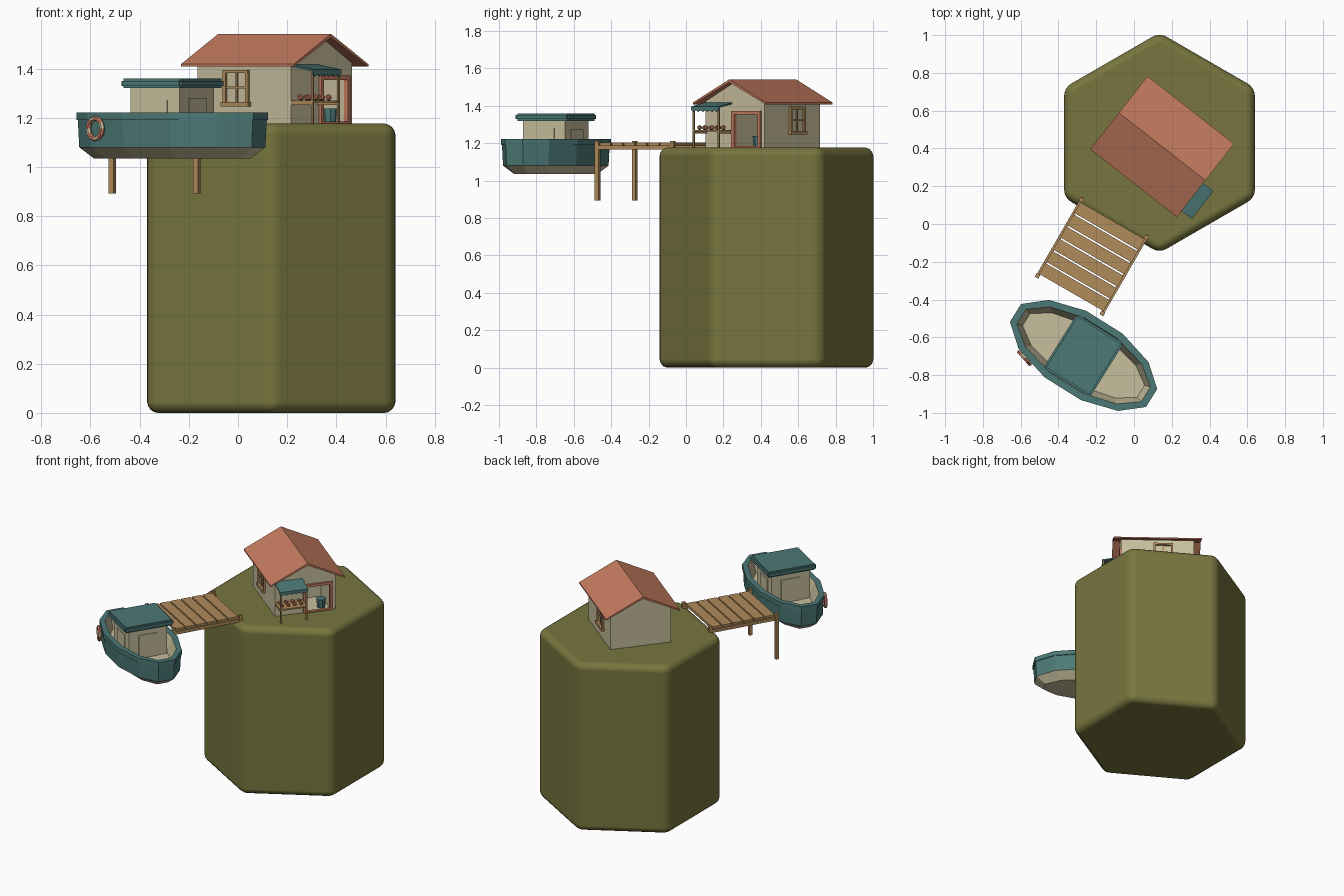
import bpy, bmesh, math
from mathutils import Matrix, Vector

if "Cube" in bpy.data.objects:
    bpy.data.objects.remove(bpy.data.objects["Cube"])


def material(name, r, g, b):
    m = bpy.data.materials.new(name)
    m.diffuse_color = [((c / 255 + 0.055) / 1.055) ** 2.4 for c in (r, g, b)] + [1]
    m.use_nodes = True
    m.node_tree.nodes["Principled BSDF"].inputs["Base Color"].default_value = m.diffuse_color
    return m


OLIVE = material("olive_green", 119, 117, 62)
CREAM = material("cream", 200, 191, 157)
TEAL = material("teal", 76, 121, 118)
CLAY = material("terracotta", 196, 123, 95)
WOOD = material("wood", 176, 139, 91)


def frame(x, y, deg):
    return Matrix.Translation((x, y, 0)) @ Matrix.Rotation(math.radians(deg), 4, 'Z')


HEX = (0.135, 0.43)
HOUSE = frame(0.149, 0.41, -38)      # local x runs along the ridge to the door side
DOCK = frame(*HEX, -30)              # local -y runs out to the boat
BOAT = frame(-0.267, -0.696, -32)    # local x runs along the hull


def finish(name, bm, mats, M, smooth=False):
    bmesh.ops.recalc_face_normals(bm, faces=bm.faces)
    me = bpy.data.meshes.new(name)
    bm.to_mesh(me)
    bm.free()
    for m in mats:
        me.materials.append(m)
    if smooth:
        for p in me.polygons:
            p.use_smooth = True
    ob = bpy.data.objects.new(name, me)
    ob.matrix_world = M
    bpy.context.collection.objects.link(ob)
    return ob


def box(name, mat, M, x, y, z, bevel=0, segs=1):
    """Box given by (min, max) ranges in the local frame M."""
    bm = bmesh.new()
    bmesh.ops.create_cube(bm, size=1)
    for v in bm.verts:
        v.co = [(r[0] + r[1]) / 2 + c * (r[1] - r[0]) for c, r in zip(v.co, (x, y, z))]
    if bevel:
        bmesh.ops.bevel(bm, geom=bm.edges[:], offset=bevel, segments=segs, affect='EDGES')
    return finish(name, bm, [mat], M)


def extrude_x(name, mat, M, profile, x0, x1):
    """Extrude a (y, z) profile along local x."""
    bm = bmesh.new()
    a, b = ([bm.verts.new((x, y, z)) for y, z in profile] for x in (x0, x1))
    n = len(profile)
    bm.faces.new(a)
    bm.faces.new(b)
    for i in range(n):
        bm.faces.new((a[i], a[(i + 1) % n], b[(i + 1) % n], b[i]))
    return finish(name, bm, [mat], M)


# Island: rounded hexagonal pillar
bm = bmesh.new()
bmesh.ops.create_cone(bm, cap_ends=True, segments=6, radius1=0.583, radius2=0.583, depth=1.176)
if abs(max(v.co.y for v in bm.verts) - 0.583) > 0.01:
    bmesh.ops.rotate(bm, verts=bm.verts, matrix=Matrix.Rotation(math.pi / 6, 3, 'Z'))
island = finish("island", bm, [OLIVE], Matrix.Translation((*HEX, 0.588)), True)
mod = island.modifiers.new("round", 'BEVEL')
mod.width, mod.segments, mod.harden_normals = 0.045, 4, True

# House walls with gables and a doorway pocket
A, B, G = 0.241, 0.201, 1.172
walls = extrude_x("house_walls", CREAM, HOUSE,
                  [(-B, G), (B, G), (B, 1.424), (0, 1.527), (-B, 1.424)], -A, A)
cutter = box("doorway_cutter", CREAM, HOUSE, (0.04, 0.3), (-0.002, 0.165), (1.178, 1.36))
cutter.hide_render = True
mod = walls.modifiers.new("doorway", 'BOOLEAN')
mod.operation, mod.object, mod.solver = 'DIFFERENCE', cutter, 'EXACT'
bpy.context.view_layer.update()
cut = bpy.data.meshes.new_from_object(walls.evaluated_get(bpy.context.evaluated_depsgraph_get()))
walls.modifiers.clear()
walls.data = cut
bpy.data.objects.remove(cutter)

# Roof slab
extrude_x("roof", CLAY, HOUSE, [(-0.246, 1.408), (-0.246, 1.418), (0, 1.541), (0.246, 1.418),
                                (0.246, 1.408), (0, 1.526)], -0.291, 0.291)

# Door frame, step and a tub just inside
for n, y, z in (("left", (-0.016, 0.002), (G, 1.372)), ("right", (0.161, 0.179), (G, 1.372)),
                ("top", (-0.016, 0.179), (1.354, 1.372)), ("sill", (-0.016, 0.179), (G, 1.184))):
    box("door_frame_" + n, CLAY, HOUSE, (A - 0.01, A + 0.012), y, z)
bm = bmesh.new()
bmesh.ops.create_cone(bm, cap_ends=True, segments=8, radius1=0.026, radius2=0.032, depth=0.06)
finish("tub", bm, [TEAL], HOUSE @ Matrix.Translation((0.19, 0.12, 1.208)))

# Windows on both long walls
for side, s in (("front", -1), ("back", 1)):
    def bar(n, x, z, d):
        box(f"{side}_window_{n}", WOOD, HOUSE, x, sorted((s * (B - 0.005), s * (B + d))), z)
    x0, x1, z0, z1, t = -0.102, 0.028, 1.25, 1.395, 0.014
    bar("left", (x0, x0 + t), (z0, z1), 0.012)
    bar("right", (x1 - t, x1), (z0, z1), 0.012)
    bar("top", (x0, x1), (z1 - t, z1), 0.014)
    bar("sill", (x0 - 0.006, x1 + 0.006), (z0 - 0.004, z0 + t), 0.02)
    bar("mullion", (-0.041, -0.033), (z0, z1), 0.006)
    bar("crossbar", (x0, x1), (1.318, 1.328), 0.008)

# Market stall: awning, scalloped valance, poles, shelf, fruit
bm = bmesh.new()
bmesh.ops.create_cube(bm, size=1)
for v in bm.verts:
    out = v.co.x > 0
    v.co = (0.36 if out else A, -0.112 + v.co.y * 0.186,
            (1.392 if out else 1.413) + v.co.z * 0.008)
finish("awning", bm, [TEAL], HOUSE)
for i in range(6):
    y = -0.205 + i * 0.031
    bm = bmesh.new()
    for x in (0.354, 0.36):
        bm.faces.new([bm.verts.new((x, y + dy, z)) for dy, z in
                      ((0, 1.392), (0.031, 1.392), (0.031, 1.378), (0.0155, 1.368), (0, 1.378))])
    bmesh.ops.bridge_loops(bm, edges=bm.edges[:])
    finish(f"awning_scallop_{i}", bm, [TEAL], HOUSE)
for n, y in (("left", -0.2), ("right", -0.03)):
    box("stall_pole_" + n, WOOD, HOUSE, (0.344, 0.353), (y, y + 0.009), (G, 1.392))
    box("stall_bracket_" + n, WOOD, HOUSE, (A, 0.35), (y, y + 0.009), (1.252, 1.262))
box("stall_shelf", WOOD, HOUSE, (A, 0.35), (-0.202, -0.02), (1.262, 1.271))
for i in range(8):
    bm = bmesh.new()
    bmesh.ops.create_icosphere(bm, subdivisions=1, radius=0.014)
    p = (0.275 + 0.043 * (i % 2), -0.18 + 0.043 * (i // 2), 1.283)
    finish(f"fruit_{i}", bm, [CLAY], HOUSE @ Matrix.Translation(p))

# Dock: planks, stringers, posts
for i in range(6):
    y = -0.92 + i * 0.0745
    box(f"plank_{i}", WOOD, DOCK, (-0.205, 0.188), (y, y + 0.066), (1.184, 1.203))
for n, x in (("left", -0.207), ("right", 0.19)):
    box("stringer_" + n, WOOD, DOCK, (x - 0.008, x + 0.008), (-0.935, -0.455), (1.166, 1.188))
    for e, y, z in (("outer", -0.933, 0.893), ("inner", -0.468, 1.1)):
        box(f"post_{n}_{e}", WOOD, DOCK, (x - 0.011, x + 0.011), (y - 0.011, y + 0.011), (z, 1.213))

# Boat hull: twelve-sided rings from the keel, over the rim, down to the deck
bm = bmesh.new()
rings = []
for off, z in ((0.075, 1.034), (0.012, 1.08), (0.006, 1.19), (0, 1.19), (0, 1.222),
               (0.038, 1.222), (0.07, 1.12)):
    rings.append([bm.verts.new(((0.44 - off) * math.cos(a), (0.215 - off) * math.sin(a), z))
                  for a in (math.radians(15 + 30 * k) for k in range(12))])
for r in range(len(rings) - 1):
    for k in range(12):
        j = (k + 1) % 12
        f = bm.faces.new((rings[r][k], rings[r][j], rings[r + 1][j], rings[r + 1][k]))
        f.material_index = 1 if 1 <= r <= 4 else 0
bm.faces.new(rings[0])
bm.faces.new(rings[-1])
finish("boat_hull", bm, [CREAM, TEAL], BOAT)

# Cabin with door and window plates, and its roof
box("cabin", CREAM, BOAT, (-0.118, 0.118), (-0.132, 0.132), (1.115, 1.33))
box("cabin_roof", TEAL, BOAT, (-0.146, 0.146), (-0.168, 0.168), (1.32, 1.36), 0.01, 2)
for n, s in (("front", 1), ("rear", -1)):
    box("cabin_door_" + n, CREAM, BOAT, sorted((s * 0.117, s * 0.123)), (-0.065, 0.065), (1.12, 1.28))
    box("cabin_window_" + n, CREAM, BOAT, (-0.06, 0.06), sorted((s * 0.131, s * 0.137)), (1.18, 1.272))

# Life ring on the hull side
bm = bmesh.new()
grid = []
for i in range(12):
    a = math.tau * i / 12
    grid.append([bm.verts.new(((0.042 + 0.011 * math.cos(t)) * math.cos(a),
                               (0.042 + 0.011 * math.cos(t)) * math.sin(a), 0.011 * math.sin(t)))
                 for t in (math.tau * k / 6 for k in range(6))])
for i in range(12):
    for k in range(6):
        f = bm.faces.new((grid[i][k], grid[(i + 1) % 12][k],
                          grid[(i + 1) % 12][(k + 1) % 6], grid[i][(k + 1) % 6]))
        f.material_index = 1 if i % 3 == 0 else 0
turn = Vector((-0.74, -0.67, 0)).to_track_quat('Z', 'Y').to_matrix().to_4x4()
finish("life_ring", bm, [CLAY, CREAM], Matrix.Translation((-0.58, -0.71, 1.156)) @ turn)
